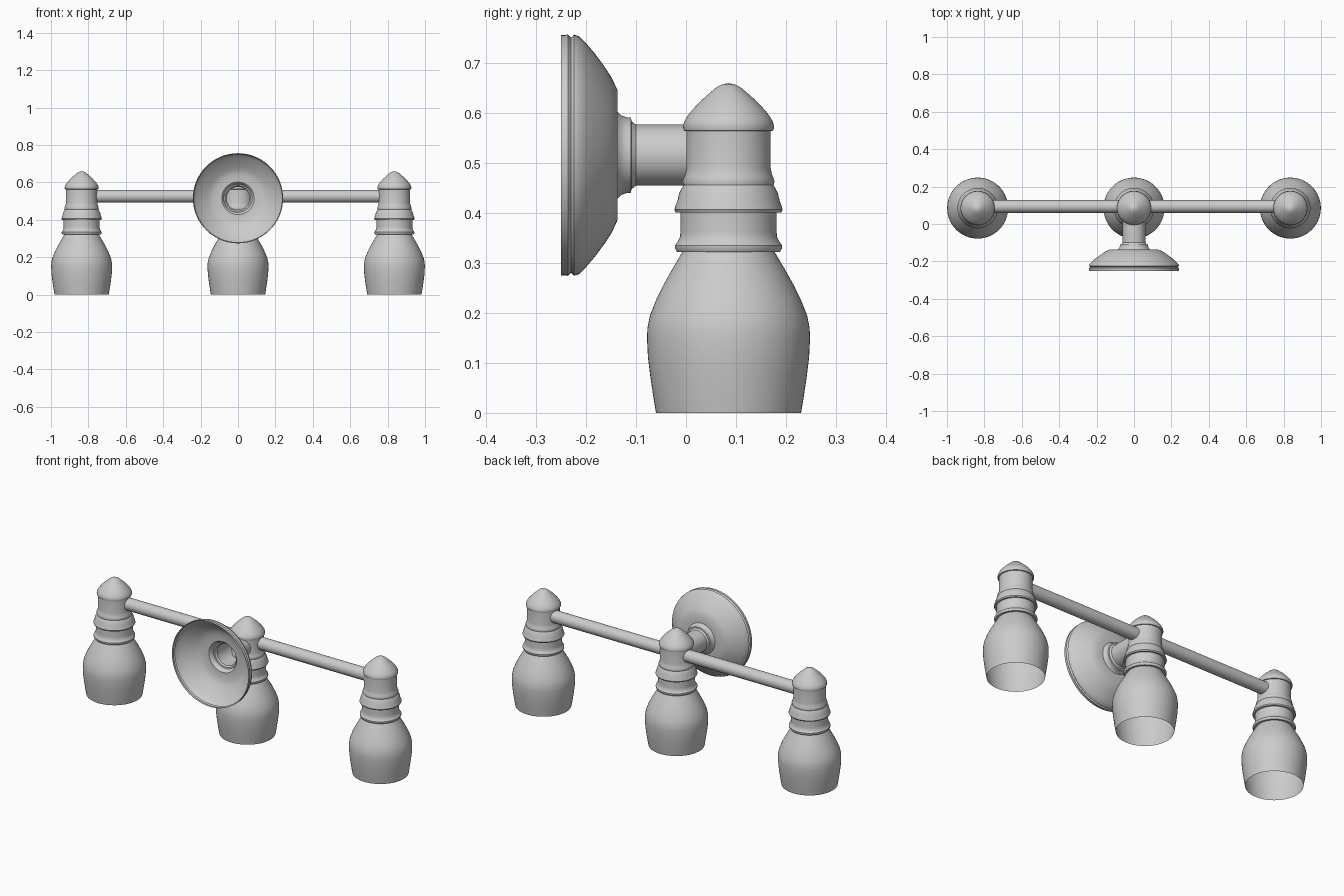
import bpy, bmesh, math
from mathutils import Matrix, Vector

if "Cube" in bpy.data.objects:
    bpy.data.objects.remove(bpy.data.objects["Cube"])

LAMP_X, LAMP_Y = 0.836, 0.085
PLATE_Z = 0.515


def lathe(name, profile, location, along_y=False, steps=64):
    """Revolve (radius, height) points about Z, or about Y when along_y is set."""
    bm = bmesh.new()
    verts = [bm.verts.new((r, 0, h)) for r, h in profile]
    edges = [bm.edges.new(pair) for pair in zip(verts, verts[1:])]
    bmesh.ops.spin(bm, geom=verts + edges, cent=(0, 0, 0), axis=(0, 0, 1),
                   angle=math.tau, steps=steps, use_duplicate=False)
    bmesh.ops.remove_doubles(bm, verts=bm.verts, dist=1e-4)
    bmesh.ops.recalc_face_normals(bm, faces=bm.faces)
    # keep outward normals on open shells
    if sum(f.normal.dot(Vector((f.calc_center_median().x, f.calc_center_median().y, 0)))
           for f in bm.faces) < 0:
        bmesh.ops.reverse_faces(bm, faces=bm.faces)
    if along_y:
        bmesh.ops.transform(bm, matrix=Matrix.Rotation(-math.pi / 2, 4, 'X'), verts=bm.verts)
    mesh = bpy.data.meshes.new(name)
    bm.to_mesh(mesh)
    bm.free()
    obj = bpy.data.objects.new(name, mesh)
    obj.location = location
    bpy.context.collection.objects.link(obj)
    smooth(obj)
    return obj


def smooth(obj):
    bpy.ops.object.select_all(action='DESELECT')
    obj.select_set(True)
    bpy.context.view_layer.objects.active = obj
    bpy.ops.object.shade_smooth_by_angle(angle=math.radians(35))


# open glass shade
shade = [(0.145, 0), (0.150, 0.03), (0.156, 0.07), (0.161, 0.11), (0.163, 0.15),
         (0.162, 0.17), (0.157, 0.195), (0.145, 0.225), (0.130, 0.256),
         (0.112, 0.288), (0.092, 0.322)]
# stepped holder with two flared rings
holder = [(0, 0.322), (0.103, 0.322), (0.107, 0.329), (0.107, 0.335), (0.101, 0.343),
          (0.097, 0.352), (0.096, 0.362), (0.096, 0.400), (0.105, 0.400),
          (0.108, 0.406), (0.106, 0.414), (0.102, 0.424), (0.099, 0.438),
          (0.093, 0.450), (0.090, 0.455), (0.092, 0.463), (0.089, 0.471),
          (0.086, 0.480), (0.084, 0.490), (0.084, 0.565)]
# pointed cap
cap = [(0.084, 0.563), (0.089, 0.564), (0.091, 0.571), (0.089, 0.581), (0.083, 0.592),
       (0.073, 0.605), (0.056, 0.623), (0.038, 0.639), (0.024, 0.651),
       (0.012, 0.657), (0, 0.659)]

for label, x in (("left", -LAMP_X), ("middle", 0), ("right", LAMP_X)):
    for part, profile in (("shade", shade), ("holder", holder), ("cap", cap)):
        lathe(f"{label}_{part}", profile, (x, LAMP_Y, 0))

# dished wall plate, open at the back, with a collar at its centre
plate = [(0.240, -0.250), (0.241, -0.236), (0.235, -0.230), (0.241, -0.224),
         (0.238, -0.214), (0.224, -0.200), (0.203, -0.182), (0.180, -0.165),
         (0.156, -0.149), (0.130, -0.137), (0.087, -0.137), (0.080, -0.130),
         (0.076, -0.120), (0.075, -0.110), (0.068, -0.109), (0.064, -0.104), (0.061, -0.100)]
lathe("wall_plate", plate, (0, 0, PLATE_Z), along_y=True)

# stem from the plate to the middle holder
lathe("wall_stem", [(0.061, -0.102), (0.061, 0.035)], (0, 0, PLATE_Z), along_y=True)

# cross bars between the holders
for label, side in (("left", -1), ("right", 1)):
    bpy.ops.mesh.primitive_cylinder_add(vertices=48, radius=0.034, depth=0.70,
                                        location=(side * LAMP_X / 2, 0.094, 0.526),
                                        rotation=(0, math.pi / 2, 0))
    bar = bpy.context.object
    bar.name = f"{label}_cross_bar"
    smooth(bar)
